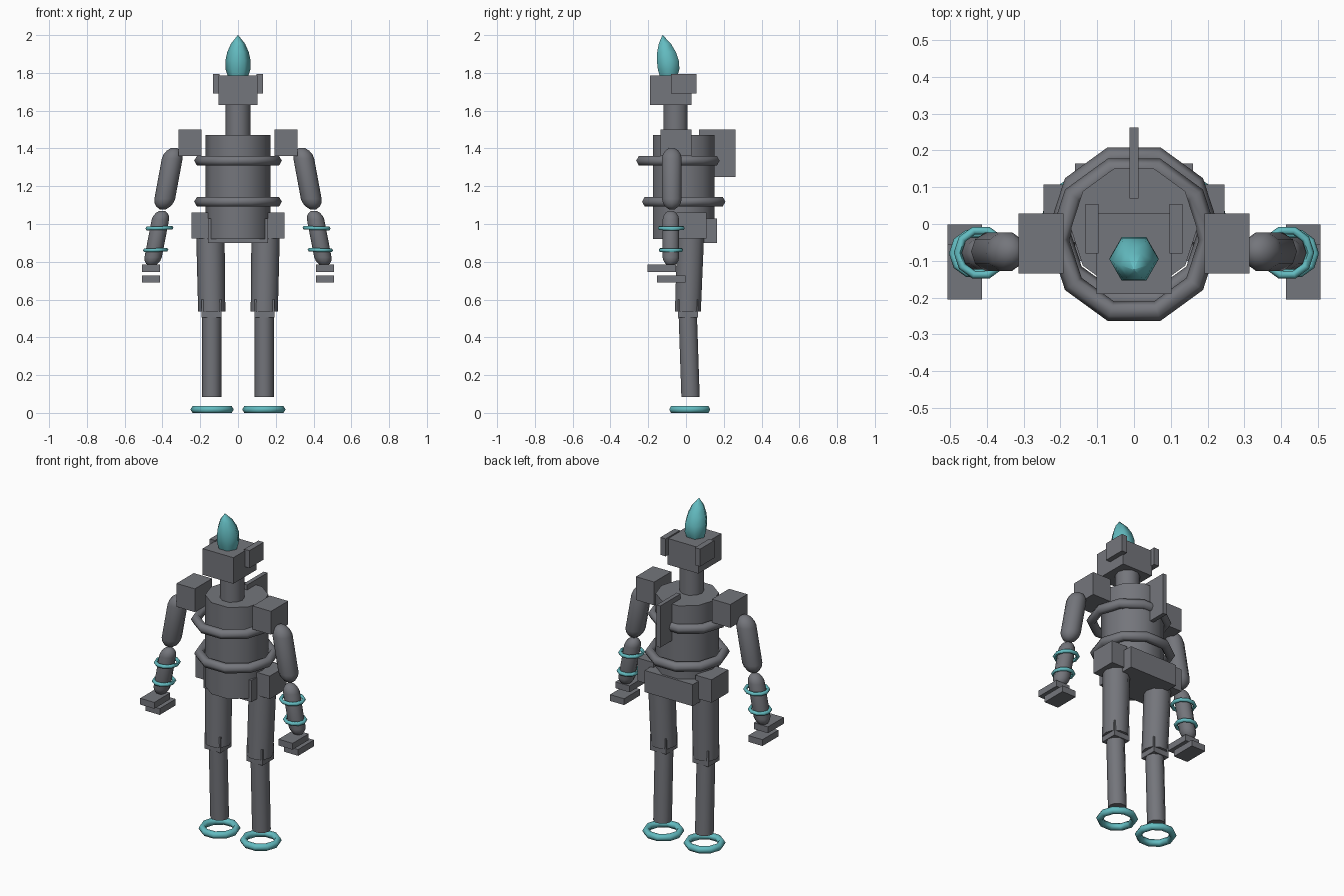
import bpy, bmesh, math

if "Cube" in bpy.data.objects:
    bpy.data.objects.remove(bpy.data.objects["Cube"])


def material(name, colour):
    m = bpy.data.materials.new(name)
    m.diffuse_color = (*colour, 1)
    m.use_nodes = True
    m.node_tree.nodes["Principled BSDF"].inputs["Base Color"].default_value = m.diffuse_color
    return m


GREY = material("dark_grey", (0.175, 0.18, 0.20))
TEAL = material("teal", (0.125, 0.50, 0.53))


def finish(name, bm, mat, smooth=True):
    bmesh.ops.recalc_face_normals(bm, faces=bm.faces[:])
    mesh = bpy.data.meshes.new(name)
    bm.to_mesh(mesh)
    bm.free()
    mesh.materials.append(mat)
    obj = bpy.data.objects.new(name, mesh)
    bpy.context.collection.objects.link(obj)
    if smooth:
        bpy.ops.object.select_all(action='DESELECT')
        obj.select_set(True)
        bpy.context.view_layer.objects.active = obj
        bpy.ops.object.shade_smooth_by_angle(angle=math.radians(62))
    return obj


def box(name, x, y, z, mat=GREY):
    """Box from its (min, max) range on each axis."""
    bm = bmesh.new()
    bmesh.ops.create_cube(bm, size=1)
    for v in bm.verts:
        for i, (a, b) in enumerate((x, y, z)):
            v.co[i] = a if v.co[i] < 0 else b
    return finish(name, bm, mat, False)


def loft(name, rings, sides=10, mat=GREY):
    """Closed tube through horizontal rings given as (x, y, z, radius)."""
    bm = bmesh.new()
    loops = []
    for x, y, z, r in rings:
        loops.append([bm.verts.new((x + r * math.cos(math.tau * i / sides),
                                    y + r * math.sin(math.tau * i / sides), z))
                      for i in range(sides)])
    for a, b in zip(loops, loops[1:]):
        for i in range(sides):
            j = (i + 1) % sides
            bm.faces.new((a[i], a[j], b[j], b[i]))
    bm.faces.new(loops[0])
    bm.faces.new(loops[-1])
    return finish(name, bm, mat)


def torus(name, centre, major, minor, mat, sides=10, tube=6, tilt=0):
    """Horizontal ring; tilt lowers its +x side."""
    bm = bmesh.new()
    grid = []
    for i in range(sides):
        a = math.tau * i / sides
        row = []
        for k in range(tube):
            t = math.tau * k / tube
            r = major + minor * math.cos(t)
            x = r * math.cos(a)
            row.append(bm.verts.new((centre[0] + x, centre[1] + r * math.sin(a),
                                     centre[2] + minor * math.sin(t) - x * tilt)))
        grid.append(row)
    for i in range(sides):
        p, q = grid[i], grid[(i + 1) % sides]
        for k in range(tube):
            m = (k + 1) % tube
            bm.faces.new((p[k], q[k], q[m], p[m]))
    return finish(name, bm, mat)


def capsule(name, top, bottom, r):
    """Round-ended limb between two end points."""
    length = top[2] - bottom[2]
    rings = []
    for d, f in ((0, .3), (.25, .66), (.6, .9), (1, 1)):
        rings.append((d * r / length, f * r))
    rings += [(1 - t, rad) for t, rad in reversed(rings)]
    loft(name, [tuple(top[i] + (bottom[i] - top[i]) * t for i in range(3)) + (rad,)
                for t, rad in rings])


# Torso with its two hoops, belt block and back fin
loft("torso", [(0, -.012, .92, .172), (0, -.012, 1.47, .172)])
torus("chest_hoop", (0, -.043, 1.335), .204, .028, GREY)
torus("waist_hoop", (0, -.012, 1.118), .204, .028, GREY)
box("belt_block", (-.16, .16), (-.10, .165), (.90, 1.03))
box("back_fin", (-.0125, .0125), (.07, .262), (1.25, 1.50))

# Neck, head and flame crest
loft("neck", [(0, -.055, 1.47, .067), (0, -.055, 1.64, .067)])
box("head", (-.102, .102), (-.19, .029), (1.63, 1.787))
loft("flame_crest", [(0, -.093, 1.78, .053), (0, -.092, 1.82, .066),
                     (0, -.096, 1.865, .067), (0, -.103, 1.91, .057),
                     (0, -.112, 1.955, .037), (0, -.124, 2.0, .001)], 6, TEAL)

for side, s in (("left", 1), ("right", -1)):
    def span(a, b):
        return tuple(sorted((s * a, s * b)))

    # Ear plates and shoulders
    box(side + "_ear_plate", span(.097, .132), (-.08, .055), (1.69, 1.795))
    box(side + "_shoulder", span(.192, .314), (-.135, .028), (1.36, 1.50))

    # Arm with two bracelets
    capsule(side + "_upper_arm", (s * .338, -.075, 1.402), (s * .398, -.075, 1.078), .055)
    capsule(side + "_forearm", (s * .402, -.08, 1.07), (s * .458, -.08, .778), .046)
    torus(side + "_upper_bracelet", (s * .416, -.078, .978), .063, .011, TEAL, tilt=s * .03)
    torus(side + "_lower_bracelet", (s * .436, -.08, .862), .056, .011, TEAL, tilt=s * .03)

    # Hand made of two plates
    box(side + "_hand_upper", span(.413, .507), (-.205, -.054), (.747, .785))
    box(side + "_hand_lower", span(.413, .507), (-.153, -.002), (.69, .728))

    # Hip, leg and foot ring
    box(side + "_hip", span(.14, .246), (-.05, .108), (.922, 1.06))
    loft(side + "_thigh", [(s * .139, .01, .537, .072), (s * .146, .024, .93, .075)])
    box(side + "_knee", span(.087, .193), (-.042, .064), (.505, .60))
    loft(side + "_shin", [(s * .139, .024, .083, .051), (s * .139, .008, .56, .051)])
    torus(side + "_foot_ring", (s * .137, .02, .018), .094, .0205, TEAL)
